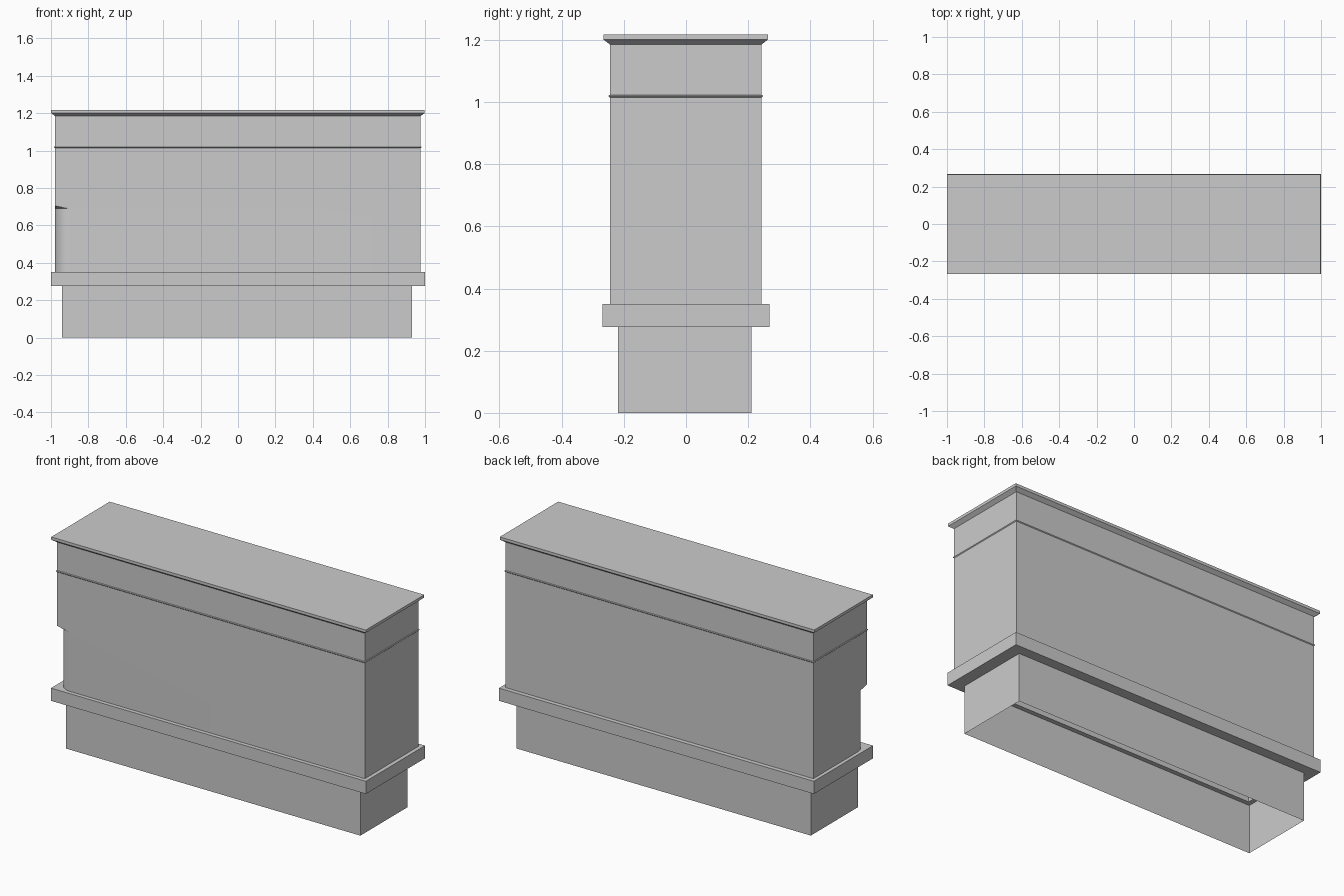
import bpy, bmesh
from math import sin, cos, pi

if "Cube" in bpy.data.objects:
    bpy.data.objects.remove(bpy.data.objects["Cube"])

ARC = 10  # segments of the rounded corner


def ring(box, z, grow=0.0, r=0.0):
    """Rectangle outline at height z; r rounds only the front left corner."""
    x0, x1, y0, y1 = box
    x0, x1, y0, y1 = x0 - grow, x1 + grow, y0 - grow, y1 + grow
    pts = [(x1, y0, z), (x1, y1, z), (x0, y1, z)]
    for i in range(ARC + 1):
        a = pi + i / ARC * pi / 2
        pts.append((x0 + r + r * cos(a), y0 + r + r * sin(a), z))
    return pts


def loft(name, rings, cap=False, closed=False):
    """Skin consecutive rings into one object."""
    bm = bmesh.new()
    loops = [[bm.verts.new(p) for p in pts] for pts in rings]
    pairs = list(zip(loops, loops[1:]))
    if closed:
        pairs.append((loops[-1], loops[0]))
    for lo, hi in pairs:
        n = len(lo)
        for i in range(n):
            j = (i + 1) % n
            bm.faces.new((lo[i], lo[j], hi[j], hi[i]))
    if cap:
        bm.faces.new(loops[-1])
    bmesh.ops.remove_doubles(bm, verts=bm.verts, dist=1e-5)
    bmesh.ops.recalc_face_normals(bm, faces=bm.faces)
    me = bpy.data.meshes.new(name)
    bm.to_mesh(me)
    bm.free()
    ob = bpy.data.objects.new(name, me)
    bpy.context.collection.objects.link(ob)
    return ob


BASE = (-0.94, 0.93, -0.218, 0.21)
SLAB = (-1.0, 1.0, -0.268, 0.268)
BODY = (-0.979, 0.977, -0.245, 0.243)

# Recessed base, open underneath
loft("base", [ring(BASE, 0), ring(BASE, 0.277)])

# Ledge slab: a frame with an opening above the base
loft("ledge_slab", [ring(BASE, 0.277, -0.026), ring(SLAB, 0.277),
                    ring(SLAB, 0.35), ring(BASE, 0.35, -0.026)], closed=True)

# Body, front left corner rounded off below a sloping stop
body = loft("body", [ring(BODY, 0.35, r=0.085), ring(BODY, 0.69, r=0.085),
                     ring(BODY, 0.705), ring(BODY, 1.185)])
bpy.context.view_layer.objects.active = body
body.select_set(True)
bpy.ops.object.shade_smooth_by_angle(angle=pi / 9)

# Thin bead around the body
loft("bead", [ring(BODY, 1.014), ring(BODY, 1.018, 0.004),
              ring(BODY, 1.021, 0.004), ring(BODY, 1.023)])

# Flared cornice with flat top
loft("cornice", [ring(BODY, 1.185), ring(BODY, 1.201, 0.021),
                 ring(BODY, 1.217, 0.021)], cap=True)
